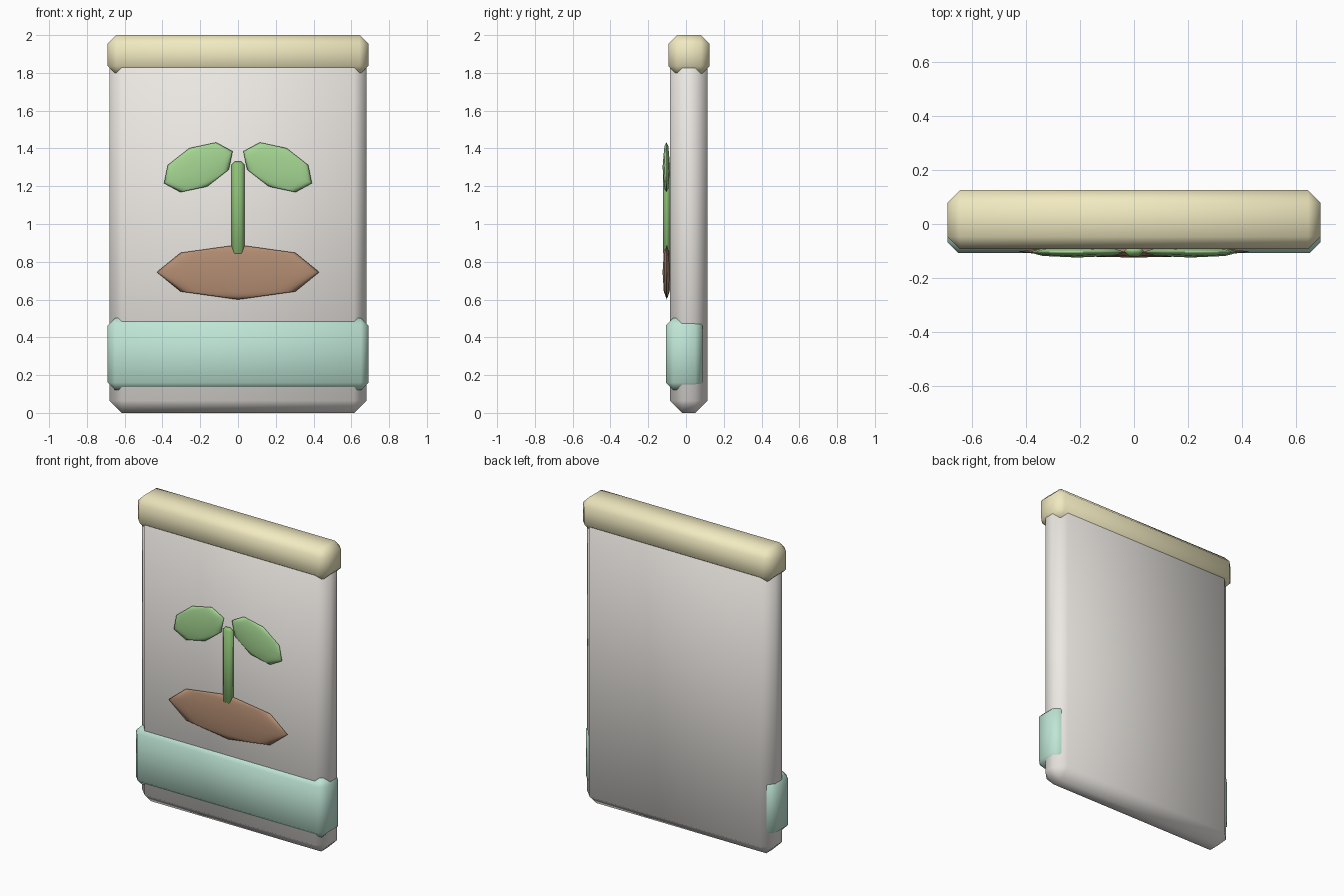
import bpy
import bmesh
from math import radians
from mathutils import Matrix, Vector

if "Cube" in bpy.data.objects:
    bpy.data.objects.remove(bpy.data.objects["Cube"])


def material(name, rgb):
    m = bpy.data.materials.new(name)
    m.diffuse_color = (*rgb, 1)
    m.use_nodes = True
    m.node_tree.nodes["Principled BSDF"].inputs["Base Color"].default_value = m.diffuse_color
    return m


def finish(name, bm, mat):
    for f in bm.faces:
        f.smooth = True
    me = bpy.data.meshes.new(name)
    bm.to_mesh(me)
    bm.free()
    ob = bpy.data.objects.new(name, me)
    bpy.context.collection.objects.link(ob)
    if mat:
        me.materials.append(mat)
    return ob


def soft_box(name, lo, hi, bevel, mat):
    """Smooth-shaded box with chamfered edges between two corners."""
    lo, hi = Vector(lo), Vector(hi)
    bm = bmesh.new()
    bmesh.ops.create_cube(bm, size=1, matrix=Matrix.LocRotScale((lo + hi) / 2, None, hi - lo))
    bmesh.ops.bevel(bm, geom=bm.edges[:], offset=bevel, segments=1,
                    affect='EDGES', clamp_overlap=True)
    return finish(name, bm, mat)


def blob(name, center, radii, angle, mat):
    """Coarse eight-sided ellipsoid, tilted in the front plane."""
    bm = bmesh.new()
    bmesh.ops.create_uvsphere(bm, u_segments=8, v_segments=4, radius=1)
    ob = finish(name, bm, mat)
    ob.location, ob.scale = center, radii
    ob.rotation_euler.y = angle
    return ob


paper = material("paper", (0.84, 0.81, 0.77))
cream = material("cream", (0.88, 0.82, 0.53))
mint = material("mint", (0.52, 0.79, 0.67))
soil = material("soil", (0.46, 0.27, 0.17))
leaf = material("leaf_green", (0.38, 0.68, 0.29))
stalk = material("stem_green", (0.27, 0.53, 0.18))

# Packet, folded top and label band
soft_box("packet", (-0.68, -0.085, 0), (0.68, 0.115, 1.9), 0.065, paper)
soft_box("top_fold", (-0.69, -0.093, 1.79), (0.69, 0.125, 2.0), 0.046, cream)
soft_box("label_band", (-0.69, -0.107, 0.12), (0.69, 0.088, 0.502), 0.04, mint)

# Sprout picture on the front
blob("soil_mound", (0, -0.102, 0.745), (0.43, 0.022, 0.145), 0, soil)
soft_box("stem", (-0.035, -0.121, 0.83), (0.035, -0.08, 1.33), 0.018, stalk)
for side, s in (("left", -1), ("right", 1)):
    blob(side + "_leaf", (s * 0.21, -0.104, 1.30), (0.2, 0.02, 0.112), s * radians(25), leaf)
